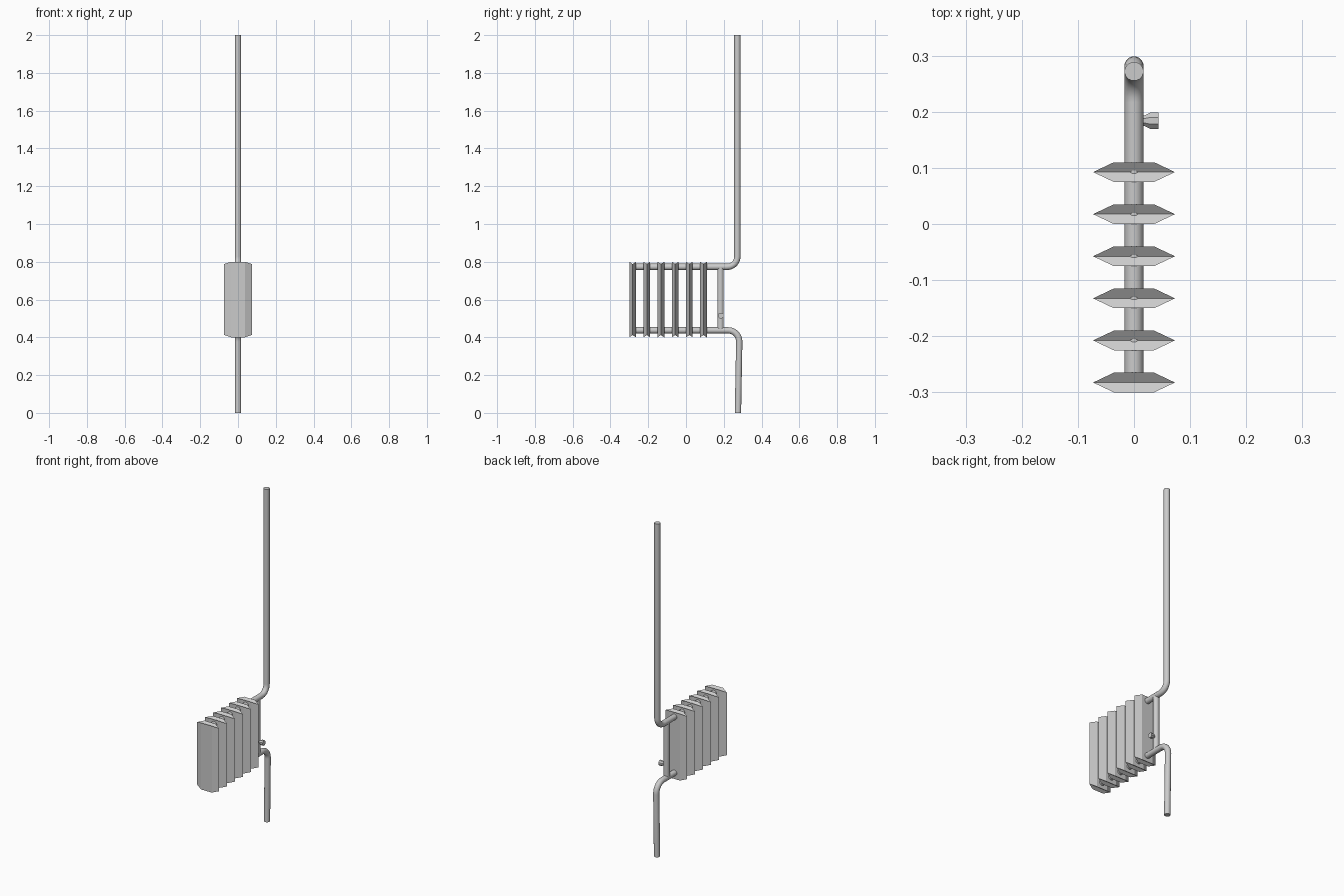
import bpy, bmesh, math
from mathutils import Vector

if "Cube" in bpy.data.objects:
    bpy.data.objects.remove(bpy.data.objects["Cube"])

PIPE_R = 0.017


def finish(obj, angle=None):
    if angle:
        bpy.ops.object.select_all(action='DESELECT')
        obj.select_set(True)
        bpy.context.view_layer.objects.active = obj
        bpy.ops.object.shade_smooth_by_angle(angle=math.radians(angle))


def mesh_object(name, bm):
    bmesh.ops.recalc_face_normals(bm, faces=bm.faces)
    me = bpy.data.meshes.new(name)
    bm.to_mesh(me)
    bm.free()
    obj = bpy.data.objects.new(name, me)
    bpy.context.collection.objects.link(obj)
    return obj


def loft(name, path, radii, sides):
    """Sweep a round section along a path."""
    bm = bmesh.new()
    pts = [Vector(p) for p in path]
    rings = []
    for i, p in enumerate(pts):
        a, b = pts[max(i - 1, 0)], pts[min(i + 1, len(pts) - 1)]
        t = (b - a).normalized()
        ref = Vector((0, 1, 0)) if abs(t.x) > 0.9 else Vector((1, 0, 0))
        v = t.cross(ref).normalized()
        u = v.cross(t)
        rings.append([bm.verts.new(p + radii[i] * (u * math.cos(w) + v * math.sin(w)))
                      for w in (2 * math.pi * (k + 0.5) / sides for k in range(sides))])
    for r0, r1 in zip(rings, rings[1:]):
        for k in range(sides):
            n = (k + 1) % sides
            bm.faces.new((r0[k], r0[n], r1[n], r1[k]))
    bm.faces.new(rings[0])
    bm.faces.new(rings[-1])
    obj = mesh_object(name, bm)
    finish(obj, 40)
    return obj


def bent_pipe(name, start, corner, end, bend):
    """Pipe with one rounded corner."""
    s, c, e = Vector(start), Vector(corner), Vector(end)
    p0 = c + (s - c).normalized() * bend
    p2 = c + (e - c).normalized() * bend
    centre = p0 + p2 - c
    steps = 7
    arc = []
    for i in range(steps + 1):
        w = i / steps * math.pi / 2
        arc.append(centre + (p0 - centre) * math.cos(w) + (p2 - centre) * math.sin(w))
    path = [s] + arc + [e]
    return loft(name, path, [PIPE_R] * len(path), 16)


def fin(name, y):
    """Six-sided column whose top and bottom fold inward along the middle."""
    outline = [(-0.073, 0), (-0.036, -0.0175), (0.036, -0.0175),
               (0.073, 0), (0.036, 0.0175), (-0.036, 0.0175)]
    bm = bmesh.new()
    rings = []
    for sign in (-1, 1):
        rings.append([bm.verts.new((x, y + dy, 0.6 + sign * (0.2 if dy else 0.188)))
                      for x, dy in outline])
    lo, hi = rings
    for k in range(6):
        n = (k + 1) % 6
        bm.faces.new((lo[k], lo[n], hi[n], hi[k]))
    for r in rings:
        bm.faces.new(r[0:4])
        bm.faces.new((r[3], r[4], r[5], r[0]))
    return mesh_object(name, bm)


# radiator fins
for i in range(6):
    fin(f"radiator_fin_{i + 1}", 0.0925 - i * 0.075)

# supply and return pipes
bent_pipe("upper_pipe", (0, -0.28, 0.773), (0, 0.272, 0.773), (0, 0.272, 2.0), 0.055)
bent_pipe("lower_pipe", (0, -0.28, 0.437), (0, 0.283, 0.437), (0, 0.275, 0.0), 0.06)

# bypass pipe between them
loft("bypass_pipe", [(0, 0.183, 0.437), (0, 0.183, 0.773)], [PIPE_R] * 2, 16)

# valve knob
loft("valve_knob", [(0.01, 0.184, 0.515), (0.016, 0.184, 0.515),
                    (0.03, 0.184, 0.515), (0.044, 0.184, 0.515)],
     [0.009, 0.009, 0.016, 0.016], 8)
